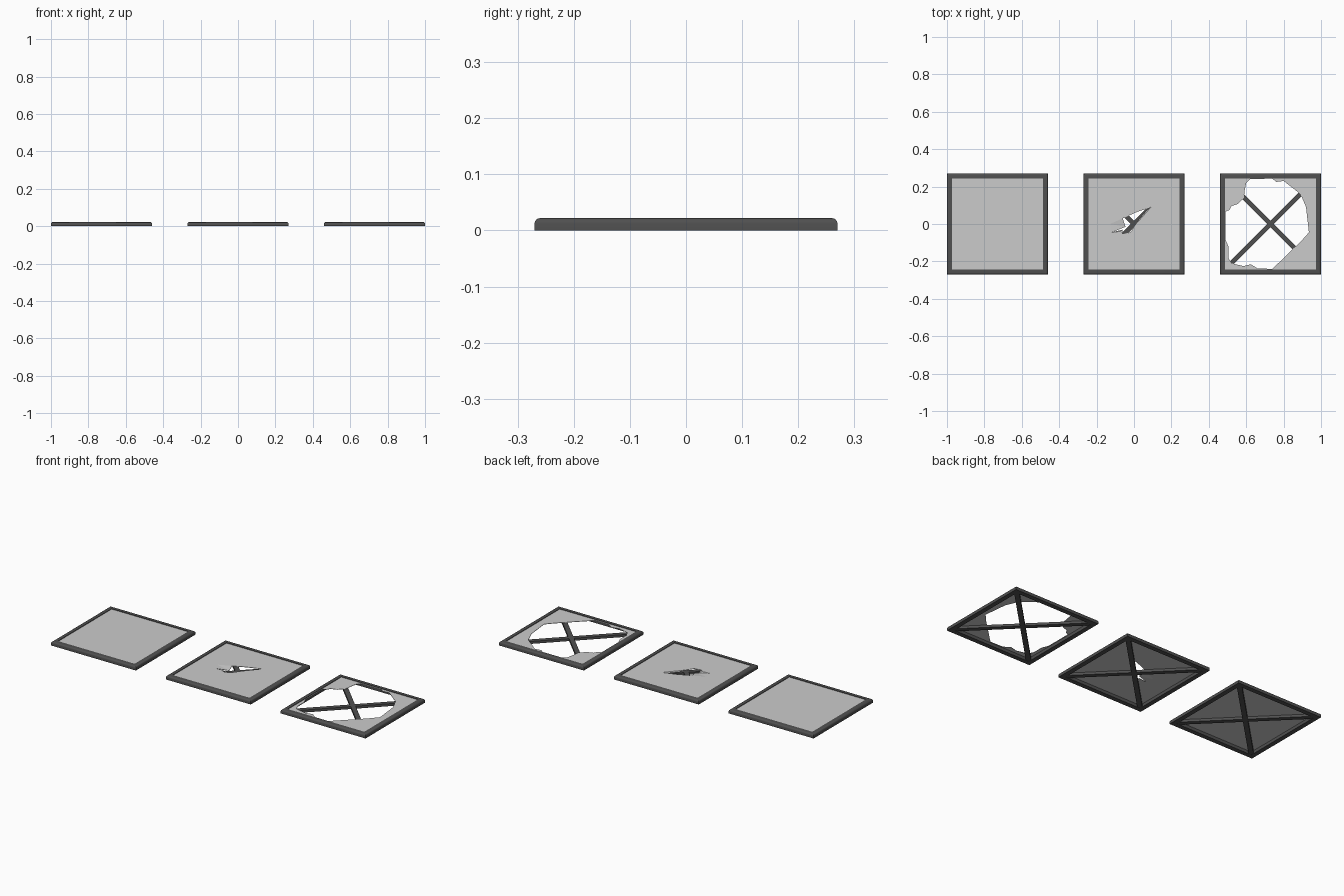
import bpy, bmesh, math

if "Cube" in bpy.data.objects:
    bpy.data.objects.remove(bpy.data.objects["Cube"])

S, H = 0.27, 0.022       # outer half size, height
IN = 0.244               # inner half size of the frame
ZS = 0.019               # top of the sheet

dark = bpy.data.materials.new("dark_frame")
dark.diffuse_color = (0.08, 0.08, 0.08, 1)
dark.use_nodes = True
dark.node_tree.nodes["Principled BSDF"].inputs["Base Color"].default_value = dark.diffuse_color


def finish(bm, name, x, mat=None):
    me = bpy.data.meshes.new(name)
    bm.to_mesh(me)
    bm.free()
    ob = bpy.data.objects.new(name, me)
    bpy.context.collection.objects.link(ob)
    ob.location.x = x
    if mat:
        me.materials.append(mat)
    return ob


# mitred square frame swept from a profile with a rounded outer top edge
def frame(name, x):
    r = 0.010
    prof = [(IN, 0), (S, 0)]
    for i in range(5):
        a = math.radians(22.5 * i)
        prof.append((S - r + r * math.cos(a), H - r + r * math.sin(a)))
    prof.append((IN, H))
    bm = bmesh.new()
    rings = [[bm.verts.new((sx * d, sy * d, z)) for d, z in prof]
             for sx, sy in ((1, 1), (-1, 1), (-1, -1), (1, -1))]
    n = len(prof)
    for k in range(4):
        a, b = rings[k], rings[(k + 1) % 4]
        for i in range(n):
            j = (i + 1) % n
            bm.faces.new((a[i], a[j], b[j], b[i]))
    bmesh.ops.recalc_face_normals(bm, faces=bm.faces[:])
    ob = finish(bm, name, x, dark)
    bpy.context.view_layer.objects.active = ob
    ob.select_set(True)
    bpy.ops.object.shade_smooth_by_angle(angle=math.radians(30))
    ob.select_set(False)


# diagonal support bars under the sheet
def brace(name, x, ang):
    bm = bmesh.new()
    bmesh.ops.create_cube(bm, size=1)
    for v in bm.verts:
        v.co = (v.co.x * 0.70, v.co.y * 0.026, v.co.z * 0.014 + 0.008)
    ob = finish(bm, name, x, dark)
    ob.rotation_euler.z = math.radians(ang)


# thin sheet, optionally with a torn hole
def sheet(name, x, hole=None):
    bm = bmesh.new()
    q = IN + 0.004
    loops = [[(q, q), (-q, q), (-q, -q), (q, -q)]] + ([hole] if hole else [])
    edges = []
    for pts in loops:
        vs = [bm.verts.new((px, py, ZS)) for px, py in pts]
        edges += [bm.edges.new((vs[i], vs[i - 1])) for i in range(len(vs))]
    bmesh.ops.triangle_fill(bm, use_beauty=True, edges=edges, normal=(0, 0, 1))
    solid(finish(up(bm), name, x))


def up(bm):
    for f in bm.faces:
        f.normal_update()
        if f.normal.z < 0:
            f.normal_flip()
    return bm


def solid(ob):
    m = ob.modifiers.new("thickness", 'SOLIDIFY')
    m.thickness, m.offset = 0.002, -1


# torn flap bent down from the hole edge
def flap(name, x, hinge, tip, drop):
    bm = bmesh.new()
    vs = [bm.verts.new((a, b, ZS)) for a, b in hinge]
    t = bm.verts.new((*tip, ZS - drop))
    for a, b in zip(vs, vs[1:]):
        bm.faces.new((a, b, t))
    solid(finish(up(bm), name, x))


small = [(-.13, 0), (-.06, .03), (.01, .062), (.09, .09), (.06, .055),
         (.02, .01), (-.02, -.045), (-.065, -.055), (-.075, -.04), (-.12, -.045)]
# big hole outline in sheet-wide coordinates, shifted to its panel centre
big = [(.60, .22), (.62, .24), (.74, .243), (.76, .225), (.80, .23), (.89, .16),
       (.92, .09), (.935, -.045), (.895, -.09), (.74, -.24), (.66, -.238),
       (.625, -.215), (.585, -.225), (.52, -.21), (.505, -.18), (.505, -.12),
       (.49, -.085), (.488, .065), (.51, .075), (.52, .095), (.555, .107),
       (.587, .14), (.592, .18)]
big = [(px - .73, py) for px, py in big]

for kind, x, hole in (("intact", -.73, None), ("torn", 0, small), ("broken", .73, big)):
    frame(kind + "_frame", x)
    sheet(kind + "_sheet", x, hole)
    brace(kind + "_brace_a", x, 45)
    brace(kind + "_brace_b", x, -45)

flap("torn_flap_left", 0, [small[9], small[0], small[1]], (-.045, -.015), .006)
flap("torn_flap_right", 0, small[3:6], (.035, .045), .010)
flap("torn_flap_low", 0, small[7:10], (-.06, -.03), .007)
